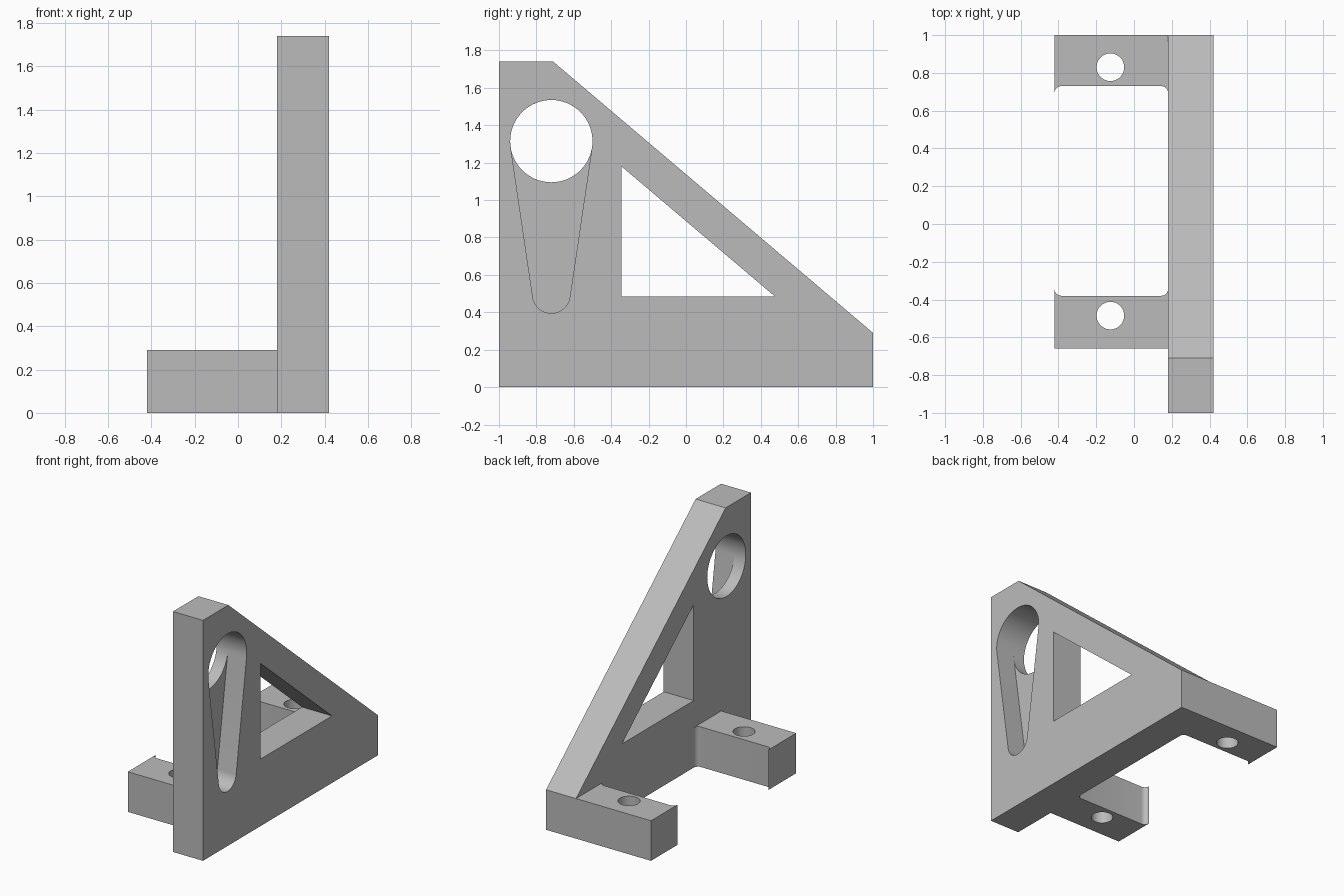
import bpy
import bmesh
from math import asin, cos, pi, sin
from mathutils import Vector

cube = bpy.data.objects.get("Cube")
if cube:
    bpy.data.objects.remove(cube, do_unlink=True)

grey = bpy.data.materials.new("plain grey")
grey.use_nodes = True
colour = (0.5, 0.5, 0.5, 1)
grey.diffuse_color = colour
grey.node_tree.nodes["Principled BSDF"].inputs["Base Color"].default_value = colour


def arc(cx, cy, r, start, end, steps):
    """Points along a circular arc."""
    angles = [start + (end - start) * i / steps for i in range(steps + 1)]
    return [(cx + r * cos(a), cy + r * sin(a)) for a in angles]


def circle(cx, cy, r):
    return arc(cx, cy, r, 0, 2 * pi, 64)[:-1]


def prism(name, outline, axis, low, high):
    """Extrude an outline, in YZ along x or in XY along z."""
    def place(p):
        return (low, p[0], p[1]) if axis == "x" else (p[0], p[1], low)

    bm = bmesh.new()
    face = bm.faces.new([bm.verts.new(place(p)) for p in outline])
    extruded = bmesh.ops.extrude_face_region(bm, geom=[face])["geom"]
    shift = Vector((high - low, 0, 0) if axis == "x" else (0, 0, high - low))
    bmesh.ops.translate(bm, vec=shift,
                        verts=[v for v in extruded if isinstance(v, bmesh.types.BMVert)])
    bmesh.ops.recalc_face_normals(bm, faces=bm.faces)
    mesh = bpy.data.meshes.new(name)
    bm.to_mesh(mesh)
    bm.free()
    mesh.materials.append(grey)
    obj = bpy.data.objects.new(name, mesh)
    bpy.context.collection.objects.link(obj)
    return obj


def activate(obj):
    bpy.ops.object.select_all(action="DESELECT")
    obj.select_set(True)
    bpy.context.view_layer.objects.active = obj


def cut(obj, cutter):
    """Subtract the cutter and discard it."""
    mod = obj.modifiers.new("cut", "BOOLEAN")
    mod.operation = "DIFFERENCE"
    mod.solver = "EXACT"
    mod.object = cutter
    activate(obj)
    bpy.ops.object.modifier_apply(modifier=mod.name)
    bpy.data.objects.remove(cutter, do_unlink=True)


def finish(obj):
    activate(obj)
    bpy.ops.object.shade_smooth_by_angle(angle=pi / 6)


inner, outer, end = 0.18, 0.42, -0.42
foot_height = 0.29

# Upright plate with a sloping edge
plate = prism("upright_plate",
              [(-1, 0), (1, 0), (1, foot_height), (-0.71, 1.74), (-1, 1.74)],
              "x", inner, outer)

# Triangular window
cut(plate, prism("window_cutter", [(-0.345, 0.485), (0.475, 0.485), (-0.345, 1.18)],
                 "x", inner - 0.1, outer + 0.1))

# Tapered recess on the outer face, tangent to the round hole
hole_y, hole_z, hole_r = -0.72, 1.315, 0.22
low_z, low_r = 0.495, 0.1
tilt = asin((hole_r - low_r) / (hole_z - low_z))
recess = (arc(hole_y, hole_z, hole_r, -tilt, pi + tilt, 32)
          + arc(hole_y, low_z, low_r, pi + tilt, 2 * pi - tilt, 24))
cut(plate, prism("recess_cutter", recess, "x", outer - 0.15, outer + 0.1))

# Round through hole
cut(plate, prism("hole_cutter", circle(hole_y, hole_z, hole_r),
                 "x", inner - 0.1, outer + 0.1))
finish(plate)

# Mounting feet, each with a filleted inner edge and a bolt hole
r = 0.035
for name, outside, inside, bolt_y in (("front_foot", -0.66, -0.38, -0.485),
                                      ("back_foot", 1.0, 0.73, 0.83)):
    side = 1 if inside > outside else -1
    edge = inside + side * r
    fillet_a = [(x, edge - side * (y - edge))
                for x, y in arc(inner - r, edge, r, 0, pi / 2, 8)]
    fillet_b = [(x, edge - side * (y - edge))
                for x, y in arc(end + r, edge, r, pi / 2, pi, 8)]
    foot = prism(name, [(end, outside), (inner, outside)] + fillet_a + fillet_b,
                 "z", 0, foot_height)
    cut(foot, prism("bolt_cutter", circle(-0.125, bolt_y, 0.073),
                    "z", -0.1, foot_height + 0.1))
    finish(foot)
